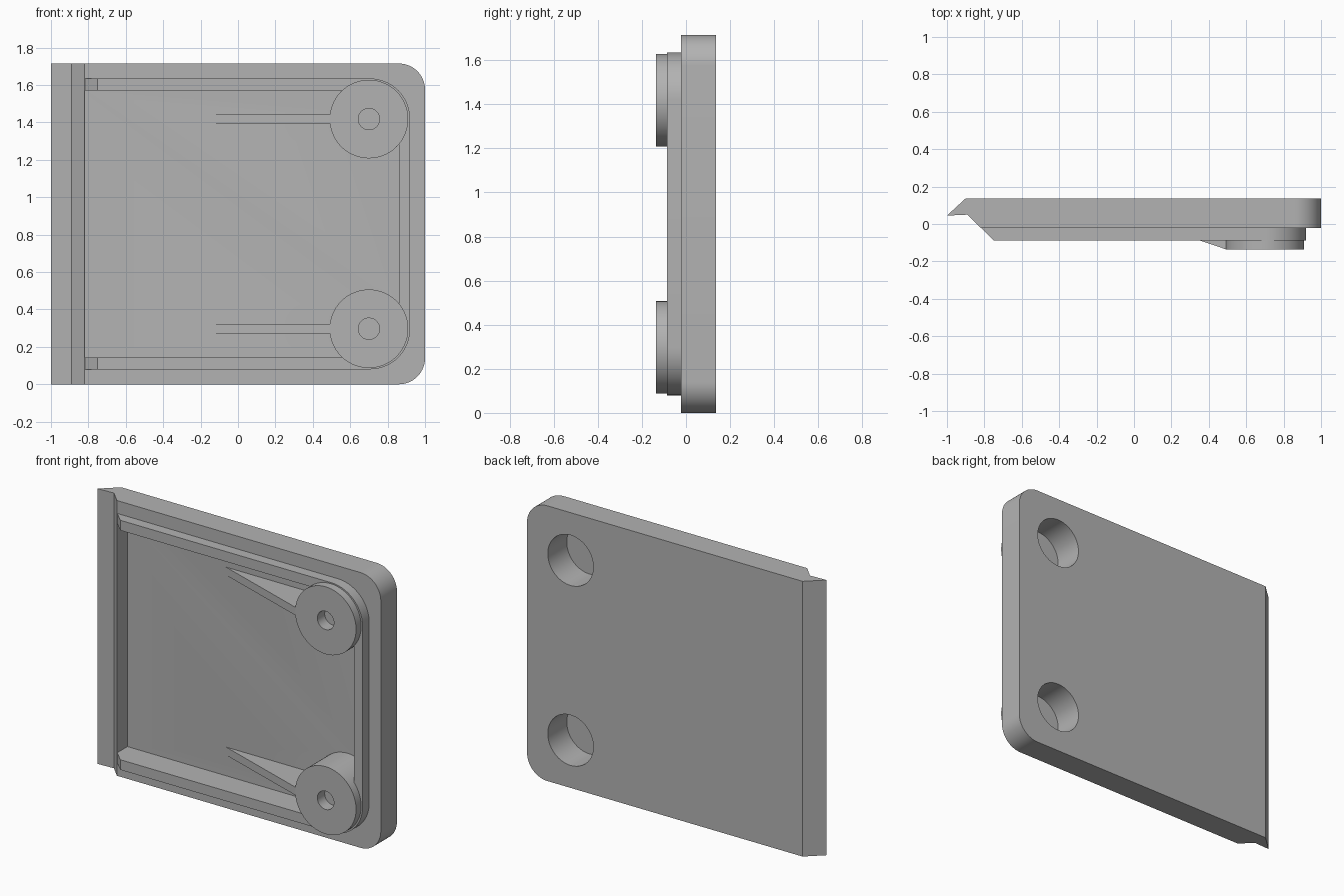
import bpy
import bmesh
from mathutils import Matrix, Vector

cube = bpy.data.objects.get("Cube")
if cube:
    bpy.data.objects.remove(cube, do_unlink=True)

grey = bpy.data.materials.new("plain grey")
grey.use_nodes = True
COLOUR = (0.45, 0.45, 0.45, 1)
grey.diffuse_color = COLOUR
grey.node_tree.nodes["Principled BSDF"].inputs["Base Color"].default_value = COLOUR

HEIGHT, BACK, FACE, LIP, FRONT = 1.715, 0.137, -0.022, -0.087, -0.137
FLOOR = 0.08
BOSS_X, BOSS_HEIGHTS = 0.70, (0.297, HEIGHT - 0.297)


def finish(name, bm):
    bmesh.ops.recalc_face_normals(bm, faces=bm.faces)
    mesh = bpy.data.meshes.new(name)
    bm.to_mesh(mesh)
    bm.free()
    mesh.materials.append(grey)
    obj = bpy.data.objects.new(name, mesh)
    bpy.context.collection.objects.link(obj)
    return obj


def slab(name, profile, low, high, radius=0):
    """Extrude an (x, y) profile upwards and round its two right-hand corners."""
    bm = bmesh.new()
    face = bm.faces.new([bm.verts.new((x, y, low)) for x, y in profile])
    top = bmesh.ops.extrude_face_region(bm, geom=[face])["geom"]
    verts = [v for v in top if isinstance(v, bmesh.types.BMVert)]
    bmesh.ops.translate(bm, verts=verts, vec=Vector((0, 0, high - low)))
    if radius:
        right = max(x for x, y in profile) - 0.001
        edges = [e for e in bm.edges
                 if all(v.co.x > right for v in e.verts)
                 and abs(e.verts[0].co.z - e.verts[1].co.z) < 0.001]
        bmesh.ops.bevel(bm, geom=edges, offset=radius, offset_type='OFFSET',
                        segments=14, profile=0.5, affect='EDGES')
    return finish(name, bm)


def cylinder(name, radius, z, y_front, y_back):
    bm = bmesh.new()
    matrix = (Matrix.Translation((BOSS_X, (y_front + y_back) / 2, z))
              @ Matrix.Rotation(1.5707963, 4, 'X'))
    bmesh.ops.create_cone(bm, cap_ends=True, segments=56, radius1=radius,
                          radius2=radius, depth=y_back - y_front, matrix=matrix)
    return finish(name, bm)


def combine(target, other, operation):
    mod = target.modifiers.new(operation, 'BOOLEAN')
    mod.operation = operation
    mod.solver = 'EXACT'
    mod.object = other
    bpy.context.view_layer.objects.active = target
    bpy.ops.object.modifier_apply(modifier=mod.name)
    bpy.data.objects.remove(other, do_unlink=True)


# Plate with a pointed hooked edge on one side
plate = slab("cover_plate",
             [(-0.90, BACK), (-1, 0.045), (-0.89, 0.05), (-0.82, FACE),
              (1, FACE), (1, BACK)], 0, HEIGHT, 0.14)

# Raised lip that follows the rim
lip = slab("rim_lip", [(-0.817, 0.01), (-0.817, FACE), (-0.75, LIP),
                       (0.92, LIP), (0.92, 0.01)], 0.08, HEIGHT - 0.08, 0.215)
combine(plate, lip, 'UNION')

# Hollow inside the lip
hollow = slab("hollow_cutter", [(-0.818, FLOOR), (-0.818, -0.3), (0.86, -0.3),
                                (0.86, FLOOR)], 0.143, HEIGHT - 0.143, 0.155)
combine(plate, hollow, 'DIFFERENCE')

# Round bosses with tapered ribs
for z in BOSS_HEIGHTS:
    boss = cylinder("boss", 0.21, z, FRONT, 0.11)
    rib = slab("rib", [(-0.14, FLOOR), (0.49, FRONT + 0.002), (0.51, FRONT + 0.002),
                       (0.51, 0.1), (-0.14, 0.1)], z - 0.025, z + 0.025)
    combine(boss, rib, 'UNION')
    combine(plate, boss, 'UNION')

# Screw recesses in the front and wide bores in the back
for z in BOSS_HEIGHTS:
    combine(plate, cylinder("recess_cutter", 0.057, z, -0.3, -0.065), 'DIFFERENCE')
    combine(plate, cylinder("bore_cutter", 0.157, z, -0.05, 0.3), 'DIFFERENCE')

bpy.ops.object.select_all(action='DESELECT')
plate.select_set(True)
bpy.context.view_layer.objects.active = plate
bpy.ops.object.shade_smooth_by_angle(angle=0.5)
